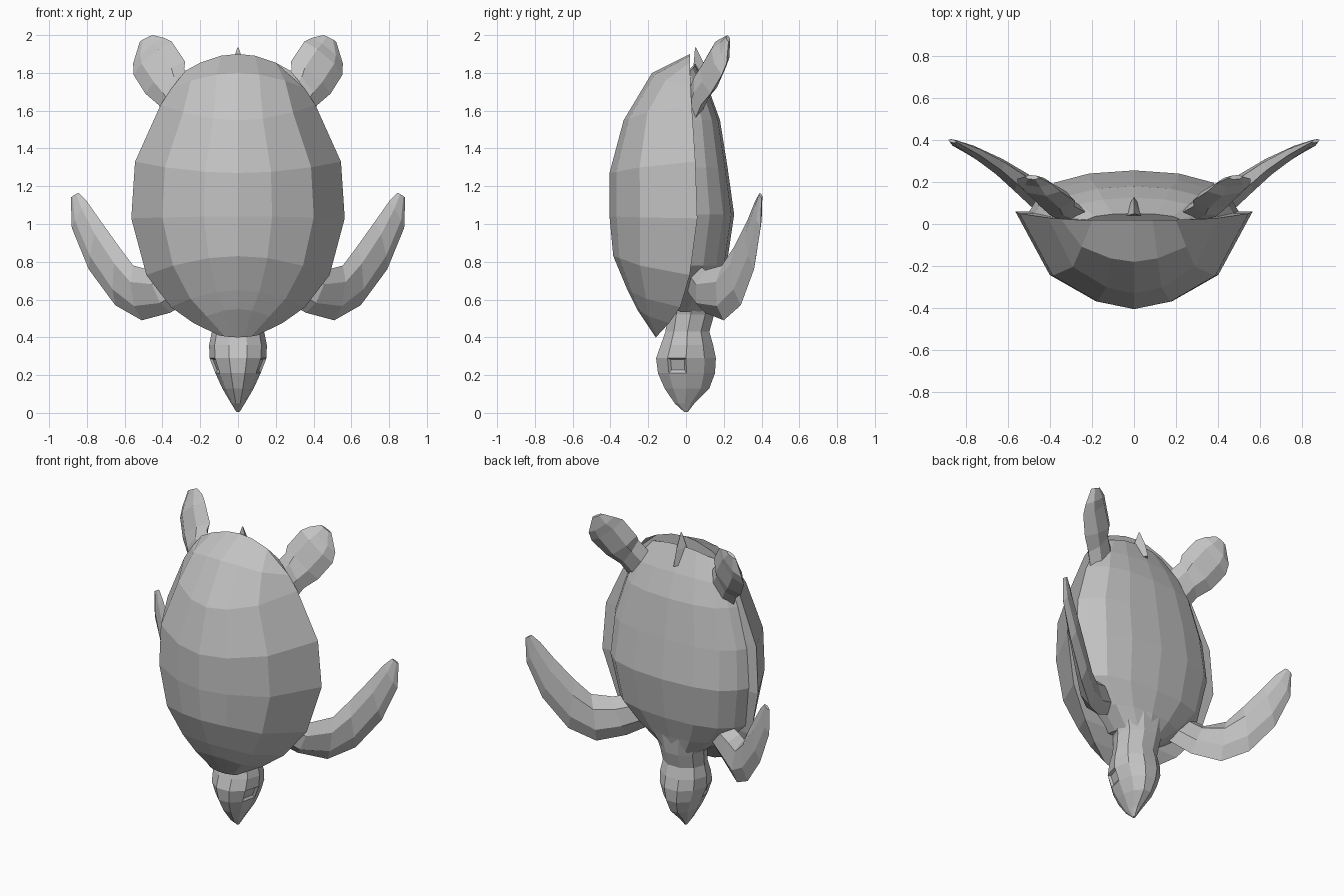
import bpy, bmesh, math
from mathutils import Vector

if "Cube" in bpy.data.objects:
    bpy.data.objects.remove(bpy.data.objects["Cube"])

grey = bpy.data.materials.new("plain grey")
grey.diffuse_color = (0.55, 0.55, 0.55, 1)
grey.use_nodes = True
grey.node_tree.nodes["Principled BSDF"].inputs["Base Color"].default_value = grey.diffuse_color


def finish(name, bm, mirror=False):
    bmesh.ops.remove_doubles(bm, verts=bm.verts, dist=0.0005)
    bmesh.ops.recalc_face_normals(bm, faces=bm.faces)
    me = bpy.data.meshes.new(name)
    bm.to_mesh(me)
    bm.free()
    me.materials.append(grey)
    ob = bpy.data.objects.new(name, me)
    bpy.context.collection.objects.link(ob)
    if mirror:
        ob.modifiers.new("mirror", 'MIRROR').use_clip = False
    return ob


def loft(rings):
    """Skin closed rings of equal length and cap both ends."""
    bm = bmesh.new()
    rows = [[bm.verts.new(p) for p in r] for r in rings]
    n = len(rows[0])
    for a, b in zip(rows, rows[1:]):
        for i in range(n):
            j = (i + 1) % n
            bm.faces.new((a[i], a[j], b[j], b[i]))
    bm.faces.new(rows[0])
    bm.faces.new(rows[-1])
    return bm


def arch(profile, zc, yc, zr, xr, yr):
    """Half-ring from left rim over the centre to the right rim."""
    half = [(xr * fx, yc + (yr - yc) * fy, zc + (zr - zc) * fx * fx)
            for fx, fy in profile]
    return [(-x, y, z) for x, y, z in half[:0:-1]] + half


# shell dome: centre z, centre y, rim z, rim x, rim y
shell_profile = [(0, 0), (.32, .08), (.71, .35), (1, 1)]
shell_rows = [
    (1.90, .02, 1.81, .28, .02), (1.80, -.18, 1.72, .35, .025),
    (1.55, -.33, 1.63, .41, .03), (1.27, -.405, 1.33, .545, .05),
    (1.04, -.405, 1.03, .565, .06), (.83, -.385, .73, .485, .02),
    (.65, -.31, .56, .355, -.03), (.55, -.26, .475, .235, -.09),
    (.40, -.16, .41, .10, -.15)]
finish("shell", loft([arch(shell_profile, *r) for r in shell_rows]))

# belly: rounded underside set just inside the shell rim
belly_profile = [(0, 0), (.42, .07), (.74, .27), (.9, .6), (1, 1)]
belly_rows = [
    (1.85, .05, 1.80, .25, .0), (1.70, .125, 1.68, .35, .01),
    (1.55, .18, 1.55, .41, .02), (1.30, .22, 1.30, .49, .03),
    (1.05, .255, 1.05, .51, .04), (.78, .215, .78, .46, .01),
    (.64, .17, .64, .32, -.03), (.52, .14, .54, .17, -.08)]
finish("belly", loft([arch(belly_profile, *r) for r in belly_rows]))

# head and neck: z, half width, front y, back y
head_rows = [
    (.005, .008, -.01, .01), (.05, .035, -.06, .045), (.13, .08, -.115, .125),
    (.21, .115, -.15, .155), (.29, .145, -.16, .16), (.36, .147, -.135, .145),
    (.43, .133, -.11, .125), (.52, .14, -.10, .15), (.68, .20, -.06, .17)]
head_rings = []
for z, w, y0, y1 in head_rows:
    head_rings.append([
        (w * 1.04 * math.sin(a), (y0 + y1) / 2 - (y1 - y0) / 2 * 1.04 * math.cos(a), z)
        for a in [math.pi * (k + .5) / 5 for k in range(10)]])
bm = loft(head_rings)
# shallow eye sockets on the front corners of the face
bmesh.ops.recalc_face_normals(bm, faces=bm.faces)
eyes = [f for f in bm.faces
        if .2 < f.calc_center_median().z < .29
        and -.115 < f.calc_center_median().y < -.03]
bmesh.ops.inset_individual(bm, faces=eyes, thickness=.018, depth=-.012)
finish("head", bm)


def flipper(name, stations):
    """Six-sided blade between two edge points at each station."""
    rings = []
    dirs = [Vector(s[0]) + Vector(s[1]) for s in stations]
    for i, (a, b, t) in enumerate(stations):
        a, b = Vector(a), Vector(b)
        along = dirs[min(i + 1, len(dirs) - 1)] - dirs[max(i - 1, 0)]
        n = along.cross(b - a).normalized() * t / 2
        p, q = a.lerp(b, .28), a.lerp(b, .72)
        rings.append([a, p + n, q + n, b, q - n, p - n])
    finish(name, loft(rings), mirror=True)


flipper("front_flippers", [
    ((.24, .04, .60), (.32, .06, .80), .10),
    ((.36, .10, .53), (.46, .10, .755), .11),
    ((.51, .20, .49), (.555, .19, .78), .09),
    ((.65, .29, .57), (.63, .255, .88), .07),
    ((.79, .36, .76), (.73, .325, 1.02), .05),
    ((.88, .395, .98), (.80, .365, 1.12), .03),
    ((.885, .40, 1.14), (.845, .39, 1.165), .015)])

flipper("rear_flippers", [
    ((.38, .05, 1.56), (.22, .05, 1.74), .08),
    ((.42, .08, 1.63), (.285, .085, 1.82), .09),
    ((.49, .13, 1.69), (.28, .11, 1.86), .09),
    ((.553, .19, 1.79), (.35, .155, 1.965), .07),
    ((.555, .215, 1.85), (.39, .19, 1.985), .05),
    ((.52, .225, 1.965), (.45, .22, 2.0), .02)])

# tail: small pointed spike
finish("tail", loft([
    [(-.06, .03, 1.74), (0, .13, 1.74), (.06, .03, 1.74)],
    [(-.035, .04, 1.84), (0, .10, 1.84), (.035, .04, 1.84)],
    [(-.003, .048, 1.935), (0, .052, 1.935), (.003, .048, 1.935)]]))
